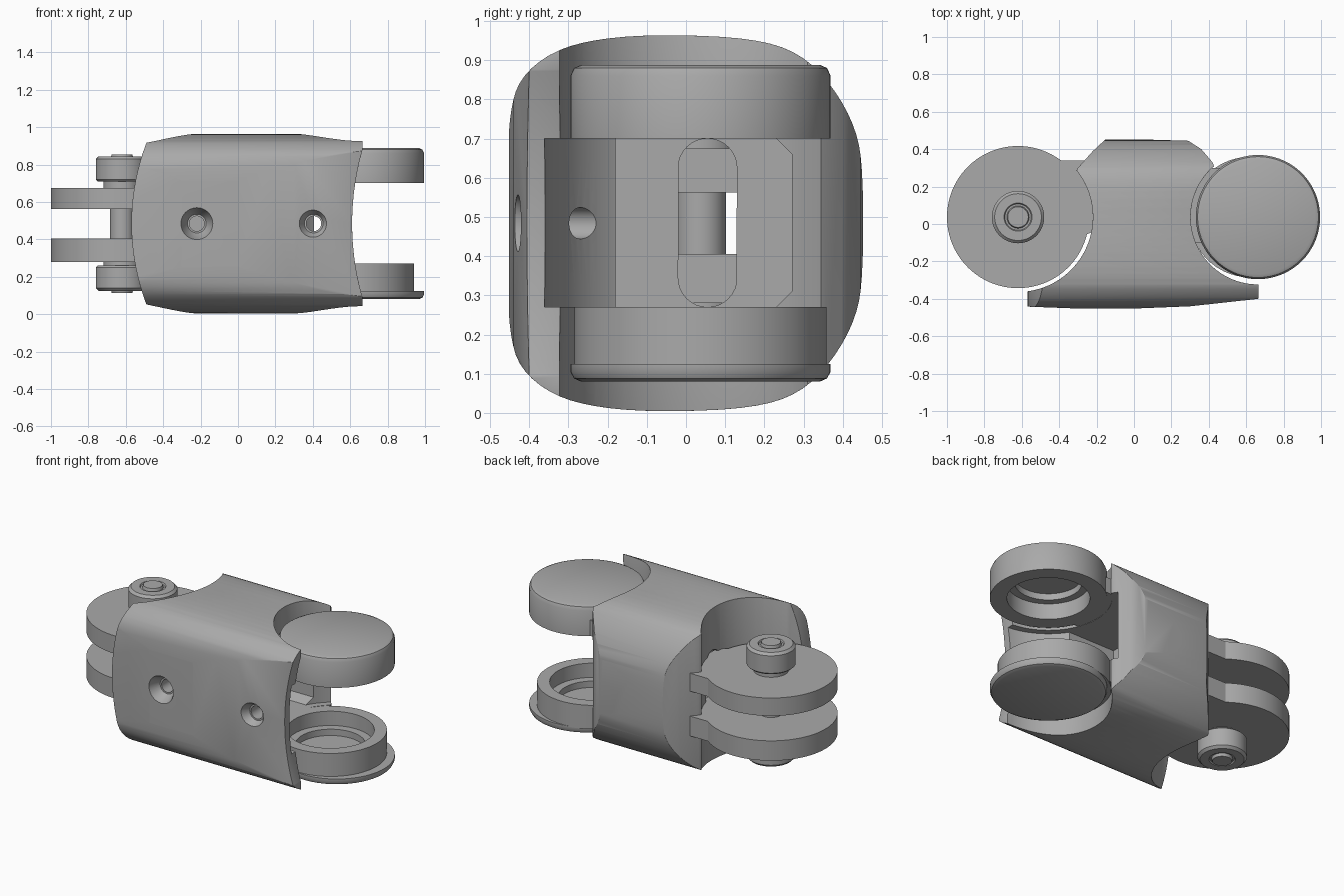
import bpy, bmesh, math
from mathutils import Vector

cube = bpy.data.objects.get("Cube")
if cube:
    bpy.data.objects.remove(cube, do_unlink=True)

grey = bpy.data.materials.new("plain grey")
grey.use_nodes = True
grey.diffuse_color = (0.4, 0.4, 0.4, 1)
grey.node_tree.nodes["Principled BSDF"].inputs["Base Color"].default_value = (0.4, 0.4, 0.4, 1)

MID = 0.484              # height of the mirror plane
LEFT = (-0.62, 0.037)    # axis of the clevis joint
RIGHT = (0.663, 0.037)   # axis of the fork joint


def add(name, bm):
    bmesh.ops.remove_doubles(bm, verts=bm.verts, dist=1e-5)
    bmesh.ops.recalc_face_normals(bm, faces=bm.faces)
    mesh = bpy.data.meshes.new(name)
    bm.to_mesh(mesh)
    bm.free()
    ob = bpy.data.objects.new(name, mesh)
    mesh.materials.append(grey)
    bpy.context.collection.objects.link(ob)
    return ob


def prism(name, pts, lo, hi, axis="z"):
    """Extrude a 2D outline along an axis."""
    place = {"x": lambda a, b, t: (t, a, b), "y": lambda a, b, t: (a, t, b),
             "z": lambda a, b, t: (a, b, t)}[axis]
    bm = bmesh.new()
    face = bm.faces.new([bm.verts.new(place(a, b, lo)) for a, b in pts])
    new = bmesh.ops.extrude_face_region(bm, geom=[face])["geom"]
    move = Vector(place(0, 0, hi - lo))
    bmesh.ops.translate(bm, vec=move, verts=[v for v in new if isinstance(v, bmesh.types.BMVert)])
    return add(name, bm)


def circle(cx, cy, r, n=96):
    return [(cx + r * math.cos(math.tau * i / n), cy + r * math.sin(math.tau * i / n)) for i in range(n)]


def lathe(name, centre, profile, n=72):
    """Turn an (r, z) outline, starting and ending on the axis."""
    bm = bmesh.new()
    verts = [bm.verts.new((r, 0, z)) for r, z in profile]
    edges = [bm.edges.new(p) for p in zip(verts, verts[1:])]
    bmesh.ops.spin(bm, geom=verts + edges, cent=(0, 0, 0), axis=(0, 0, 1),
                   angle=math.tau, steps=n, use_duplicate=False)
    bmesh.ops.translate(bm, vec=(*centre, 0), verts=bm.verts)
    return add(name, bm)


def smooth(pts, times=2):
    """Round the corners of a closed outline."""
    for _ in range(times):
        out = []
        for a, b in zip(pts, pts[1:] + pts[:1]):
            out += [tuple(Vector(a).lerp(Vector(b), t)) for t in (0.25, 0.75)]
        pts = out
    return pts


def boolean(ob, tool, op="DIFFERENCE"):
    mod = ob.modifiers.new(op.lower(), "BOOLEAN")
    mod.operation, mod.object, mod.solver = op, tool, "EXACT"
    apply(ob, mod)
    bpy.data.objects.remove(tool, do_unlink=True)


def apply(ob, mod):
    bpy.context.view_layer.objects.active = ob
    bpy.ops.object.modifier_apply(modifier=mod.name)


def bevel(ob, width, segments=3):
    mod = ob.modifiers.new("bevel", "BEVEL")
    mod.width, mod.segments = width, segments
    mod.limit_method, mod.angle_limit = "ANGLE", math.radians(38)
    apply(ob, mod)


# Body: plan outline crossed with a rounded section
plan = [(-0.62, -0.44), (-0.3, -0.452), (0, -0.452), (0.3, -0.44), (0.665, -0.4),
        (0.665, -0.3), (0.42, 0.33), (0.36, 0.40), (0.29, 0.445), (0.05, 0.452),
        (-0.15, 0.455), (-0.22, 0.39), (-0.3, 0.3), (-0.62, -0.35)]
body = prism("body", plan, -0.1, 1.1)
half = [(-0.455, 0.15), (-0.45, 0.28), (-0.425, 0.37), (-0.34, 0.44), (-0.22, 0.472),
        (-0.05, 0.482), (0.17, 0.472), (0.29, 0.435), (0.375, 0.35), (0.435, 0.24), (0.452, 0.13)]
section = [(y, MID + h) for y, h in half] + [(y, MID - h) for y, h in reversed(half)]
boolean(body, prism("section", smooth(section), -1.2, 1.2, "x"), "INTERSECT")
boolean(body, prism("left_end", circle(0.63, MID, 1.2, 160), -1, 1, "y"), "INTERSECT")
boolean(body, prism("right_end", circle(2.04, MID, 1.43, 160), -1, -0.2, "y"))
boolean(body, prism("left_mouth", circle(*LEFT, 0.4), -0.2, 1.2))
boolean(body, prism("right_mouth", circle(*RIGHT, 0.36), -0.2, 1.2))
bevel(body, 0.014)

# Pocket between the fork arms, and the slot through to the other side
boolean(body, prism("mouth_relief", circle(*RIGHT, 0.4), 0.27, 0.70))
pocket = [(-0.18, 0.27), (0.23, 0.27), (0.27, 0.31), (0.27, 0.66), (0.23, 0.70), (-0.18, 0.70)]
boolean(body, prism("pocket", pocket, 0.0, 0.45, "x"))
ends = circle(0.055, 0, 0.075, 32)
slot = [(y, (0.625 if i < 16 else 0.345) + z) for i, (y, z) in enumerate(ends)]
boolean(body, prism("slot", slot, -0.4, 0.3, "x"))

# Countersunk screw holes on the front
for x, depth in ((-0.22, -0.26), (0.405, -0.1)):
    sink = lathe("sink", (0, 0), [(0, -0.6), (0.1, -0.6), (0.085, -0.45), (0.05, -0.39),
                                  (0.04, -0.39), (0.04, depth), (0, depth)], 40)
    # Turn the hole axis from z to y
    for v in sink.data.vertices:
        a, b, c = v.co
        v.co = (x + a, c, MID - b)
    boolean(body, sink)

# Clevis plates, each a disc with a straight shoulder running into the body
for name, lo, hi in (("upper_clevis_plate", 0.562, 0.675), ("lower_clevis_plate", 0.28, 0.405)):
    cx, cy = LEFT
    arc = [(cx + 0.38 * math.cos(math.radians(t)), cy + 0.38 * math.sin(math.radians(t)))
           for t in range(54, 349, 4)]
    prism(name, arc + [(-0.2, cy - 0.07), (-0.2, 0.34), (-0.39, 0.34)], lo, hi)

# Hinge pin with washers, caps and tips
lathe("hinge_pin", LEFT, [(0, 0.2), (0.065, 0.2), (0.065, 0.8), (0, 0.8)])
for name, s, gap in (("upper_pin_cap", 1, 0.191), ("lower_pin_cap", -1, 0.204)):
    steps = [(0, gap - 0.02), (0.1, gap - 0.02), (0.1, 0.225), (0.13, 0.225), (0.14, 0.235),
             (0.14, 0.345), (0.125, 0.36), (0.075, 0.36), (0.07, 0.352), (0.06, 0.352),
             (0.055, 0.37), (0, 0.37)]
    lathe(name, LEFT, [(r, MID + s * h) for r, h in steps])

# Upper fork arm: a rounded disc, recessed on its inner face
lathe("upper_fork_disc", RIGHT, [(0, 0.84), (0.19, 0.84), (0.19, 0.80), (0.235, 0.80), (0.235, 0.70),
                                 (0.332, 0.70), (0.332, 0.86), (0.323, 0.88), (0.305, 0.888), (0, 0.888)])
# Lower fork arm: an offset ring on a thin cover plate
lathe("lower_cover_plate", RIGHT, [(0, 0.08), (0.305, 0.08), (0.323, 0.088), (0.332, 0.105),
                                   (0.332, 0.125), (0, 0.125)])
RING = (0.62, 0.037)
lathe("lower_fork_ring", RING, [(0, 0.12), (0.322, 0.12), (0.322, 0.27), (0.25, 0.27), (0.25, 0.18),
                                (0.2, 0.18), (0.2, 0.14), (0, 0.14)])

# Necks joining the fork arms to the body
for name, lo, hi in (("upper_neck", 0.702, 0.80), ("lower_neck", 0.13, 0.268)):
    neck = prism(name, [(0.25, -0.1), (0.4, -0.1), (0.4, 0.18), (0.5, 0.28), (0.5, 0.3), (0.25, 0.3)], lo, hi)
    boolean(neck, prism("neck_clearance", circle(*RING, 0.27), 0, 1))

for ob in bpy.context.scene.objects:
    ob.select_set(ob.type == "MESH")
bpy.context.view_layer.objects.active = body
bpy.ops.object.shade_smooth_by_angle(angle=math.radians(32))
